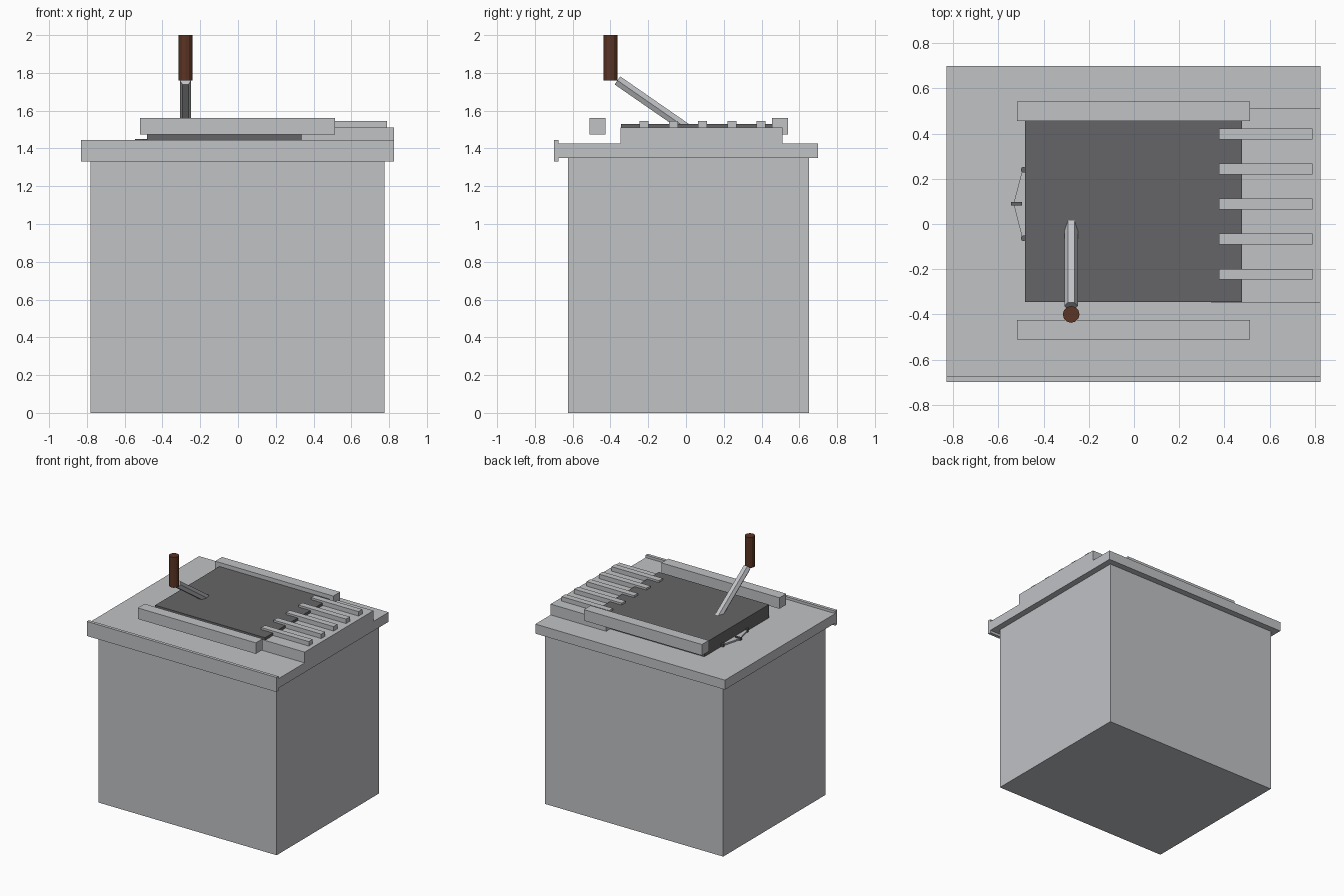
import bpy, bmesh
from mathutils import Vector

cube = bpy.data.objects.get("Cube")
if cube:
    bpy.data.objects.remove(cube, do_unlink=True)


def material(name, rgb):
    m = bpy.data.materials.new(name)
    m.use_nodes = True
    m.diffuse_color = (*rgb, 1)
    m.node_tree.nodes["Principled BSDF"].inputs["Base Color"].default_value = (*rgb, 1)
    return m


steel = material("light steel", (0.53, 0.54, 0.56))
dark = material("dark metal", (0.13, 0.13, 0.135))
wood = material("dark wood", (0.105, 0.035, 0.017))


def finish(name, bm, mat):
    bmesh.ops.recalc_face_normals(bm, faces=bm.faces)
    mesh = bpy.data.meshes.new(name)
    bm.to_mesh(mesh)
    bm.free()
    mesh.materials.append(mat)
    ob = bpy.data.objects.new(name, mesh)
    bpy.context.collection.objects.link(ob)
    return ob


def box(name, x, y, z, mat):
    """Box from (min, max) spans on each axis."""
    bm = bmesh.new()
    bmesh.ops.create_cube(bm, size=1)
    spans = (x, y, z)
    for v in bm.verts:
        v.co = [s[0] if c < 0 else s[1] for c, s in zip(v.co, spans)]
    return finish(name, bm, mat)


def rod(name, start, end, radius, sides, mat):
    """Prism running between two points."""
    a, b = Vector(start), Vector(end)
    bm = bmesh.new()
    bmesh.ops.create_cone(bm, cap_ends=True, segments=sides, radius1=radius,
                          radius2=radius, depth=(b - a).length)
    ob = finish(name, bm, mat)
    ob.location = (a + b) / 2
    ob.rotation_euler = (b - a).to_track_quat('Z', 'X').to_euler()
    return ob


# Cabinet, counter and front lip
box("cabinet", (-0.78, 0.775), (-0.625, 0.65), (0, 1.35), steel)
box("counter", (-0.83, 0.825), (-0.675, 0.70), (1.35, 1.425), steel)
box("front_lip", (-0.83, 0.825), (-0.70, -0.675), (1.33, 1.445), steel)

# Raised step and dark sliding plate
box("raised_step", (0.34, 0.825), (-0.347, 0.51), (1.425, 1.51), steel)
box("dark_plate", (-0.482, 0.478), (-0.345, 0.46), (1.425, 1.53), dark)

# Side rails
for name, y in (("front_rail", -0.51), ("back_rail", 0.456)):
    box(name, (-0.518, 0.513), (y, y + 0.085), (1.475, 1.562), steel)

# Row of guide fingers
for i in range(5):
    y = 0.398 - i * 0.155
    box(f"guide_finger_{i + 1}", (0.375, 0.79), (y - 0.024, y + 0.024),
        (1.51, 1.545), steel)

# Small latch on the plate's end
bm = bmesh.new()
corners = [(-0.48, 0.245), (-0.495, 0.235), (-0.533, 0.09),
           (-0.495, -0.06), (-0.48, -0.07)]
face = bm.faces.new([bm.verts.new((x, y, 1.43)) for x, y in corners])
top = bmesh.ops.extrude_face_region(bm, geom=[face])["geom"]
bmesh.ops.translate(bm, vec=(0, 0, 0.012),
                    verts=[v for v in top if isinstance(v, bmesh.types.BMVert)])
finish("latch_plate", bm, steel)
box("latch_tab", (-0.544, -0.495), (0.081, 0.097), (1.43, 1.45), dark)
for name, y in (("front_latch_peg", -0.063), ("back_latch_peg", 0.24)):
    rod(name, (-0.488, y, 1.425), (-0.488, y, 1.45), 0.013, 8, dark)

# Crank arm and grip
rod("crank_arm", (-0.278, 0.005, 1.505), (-0.278, -0.363, 1.76), 0.03, 6, steel)
rod("crank_grip", (-0.278, -0.4, 1.76), (-0.278, -0.4, 2.0), 0.037, 12, wood)
